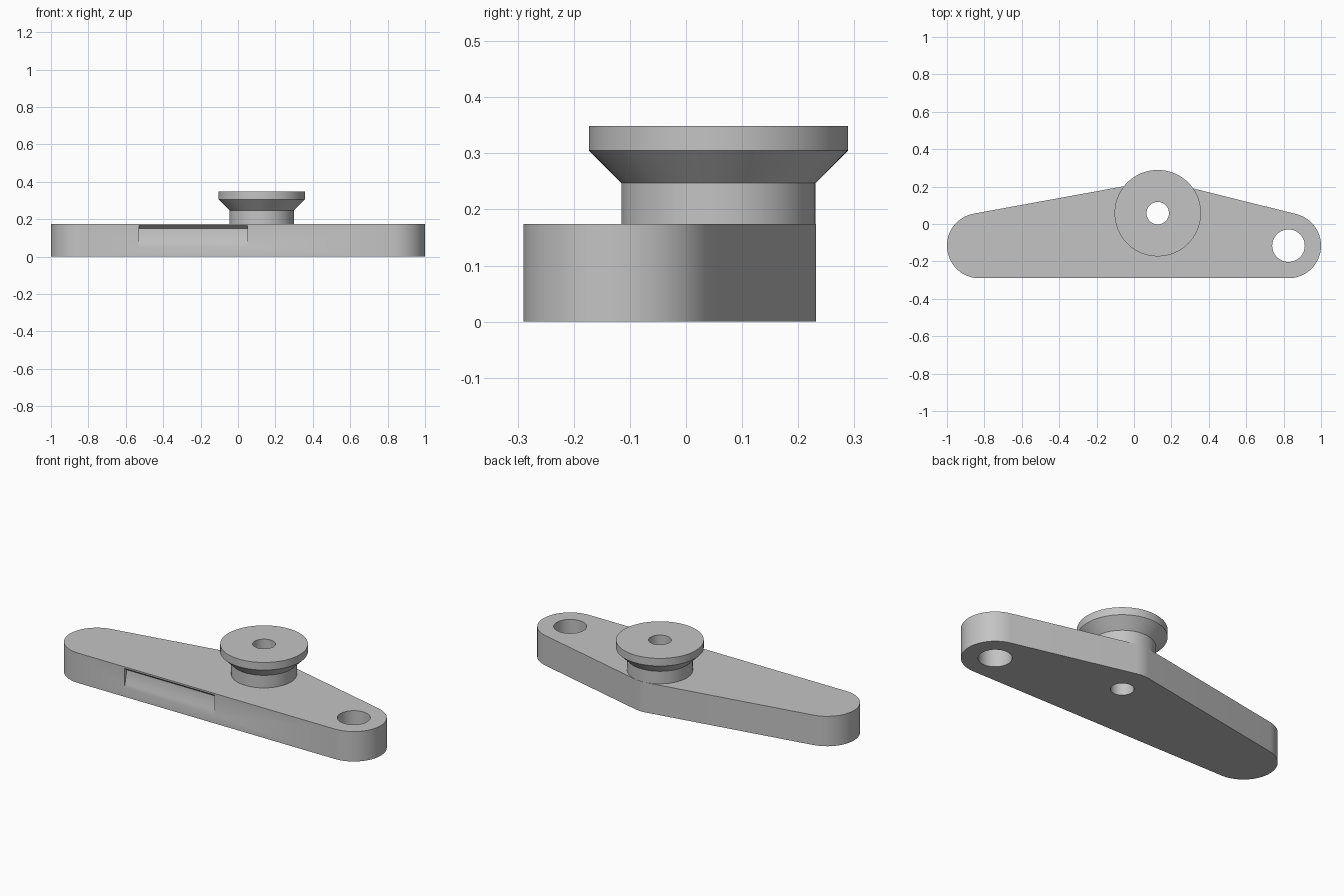
import bpy, bmesh
from math import radians, cos, sin, pi, atan2
from mathutils import Matrix, Vector

if "Cube" in bpy.data.objects:
    bpy.data.objects.remove(bpy.data.objects["Cube"])

grey = bpy.data.materials.new("light_grey")
grey.use_nodes = True
colour = (0.55, 0.55, 0.55, 1)
grey.diffuse_color = colour
grey.node_tree.nodes["Principled BSDF"].inputs["Base Color"].default_value = colour

THICK = 0.174
R = 0.174
LEFT_END = Vector((0.826, -0.116))
RIGHT_END = Vector((-0.826, -0.116))
HUB = Vector((0.127, 0.058))


def make(name, bm):
    bmesh.ops.recalc_face_normals(bm, faces=bm.faces)
    mesh = bpy.data.meshes.new(name)
    bm.to_mesh(mesh)
    bm.free()
    mesh.materials.append(grey)
    obj = bpy.data.objects.new(name, mesh)
    bpy.context.collection.objects.link(obj)
    return obj


def prism(name, points, offset):
    """Extrude a closed outline along an offset."""
    bm = bmesh.new()
    face = bm.faces.new([bm.verts.new(p) for p in points])
    grown = bmesh.ops.extrude_face_region(bm, geom=[face])
    bmesh.ops.translate(bm, vec=offset,
                        verts=[v for v in grown["geom"] if isinstance(v, bmesh.types.BMVert)])
    return make(name, bm)


def arc(centre, start, end, steps):
    angles = [start + (end - start) * i / steps for i in range(steps + 1)]
    return [(centre.x + R * cos(a), centre.y + R * sin(a), 0) for a in angles]


def cut(target, cutter):
    cutter.hide_render = True
    mod = target.modifiers.new("cut", "BOOLEAN")
    mod.operation, mod.solver, mod.object = "DIFFERENCE", "EXACT", cutter
    bpy.context.view_layer.objects.active = target
    bpy.ops.object.modifier_apply(modifier=mod.name)
    bpy.data.objects.remove(cutter)


def hole_cutter(centre, radius):
    bm = bmesh.new()
    bmesh.ops.create_cone(bm, cap_ends=True, segments=64, radius1=radius, radius2=radius,
                          depth=1, matrix=Matrix.Translation((*centre, 0)))
    return make("hole_cutter", bm)


# Lever plate: tangent outline around the two ends and the hub
def normal_angle(a, b):
    return atan2(b.y - a.y, b.x - a.x) - pi / 2


right_slope = normal_angle(LEFT_END, HUB) % (2 * pi)
left_slope = normal_angle(HUB, RIGHT_END) % (2 * pi)
outline = (arc(LEFT_END, -pi / 2, right_slope, 32)
           + arc(HUB, right_slope, left_slope, 10)
           + arc(RIGHT_END, left_slope, 1.5 * pi, 32))
plate = prism("lever_plate", outline, (0, 0, THICK))

# End hole and bore
cut(plate, hole_cutter(LEFT_END, 0.087))
cut(plate, hole_cutter(HUB, 0.06))

# Shallow finger recess in the front edge
front = LEFT_END.y - R
scoop = [(-0.02, 0.165), (0, 0.165), (0.02, 0.149), (0.018, 0.125),
         (0.013, 0.1), (0.007, 0.075), (0, 0.05), (-0.02, 0.05)]
cut(plate, prism("recess_cutter", [(-0.528, front + y, z) for y, z in scoop], (0.58, 0, 0)))

# Flanged boss, turned around the bore
profile = [(0.06, THICK), (0.173, THICK), (0.173, 0.247),
           (0.231, 0.305), (0.231, 0.349), (0.06, 0.349)]
bm = bmesh.new()
verts = [bm.verts.new((HUB.x + r, HUB.y, z)) for r, z in profile]
edges = [bm.edges.new((verts[i - 1], verts[i])) for i in range(len(verts))]
bmesh.ops.spin(bm, geom=verts + edges, cent=(*HUB, 0), axis=(0, 0, 1),
               angle=2 * pi, steps=96, use_duplicate=False)
bmesh.ops.remove_doubles(bm, verts=bm.verts, dist=0.0001)
boss = make("flanged_boss", bm)

# Smooth shading with sharp rims
for obj in (plate, boss):
    bpy.ops.object.select_all(action="DESELECT")
    obj.select_set(True)
    bpy.context.view_layer.objects.active = obj
    bpy.ops.object.shade_smooth_by_angle(angle=radians(25))
